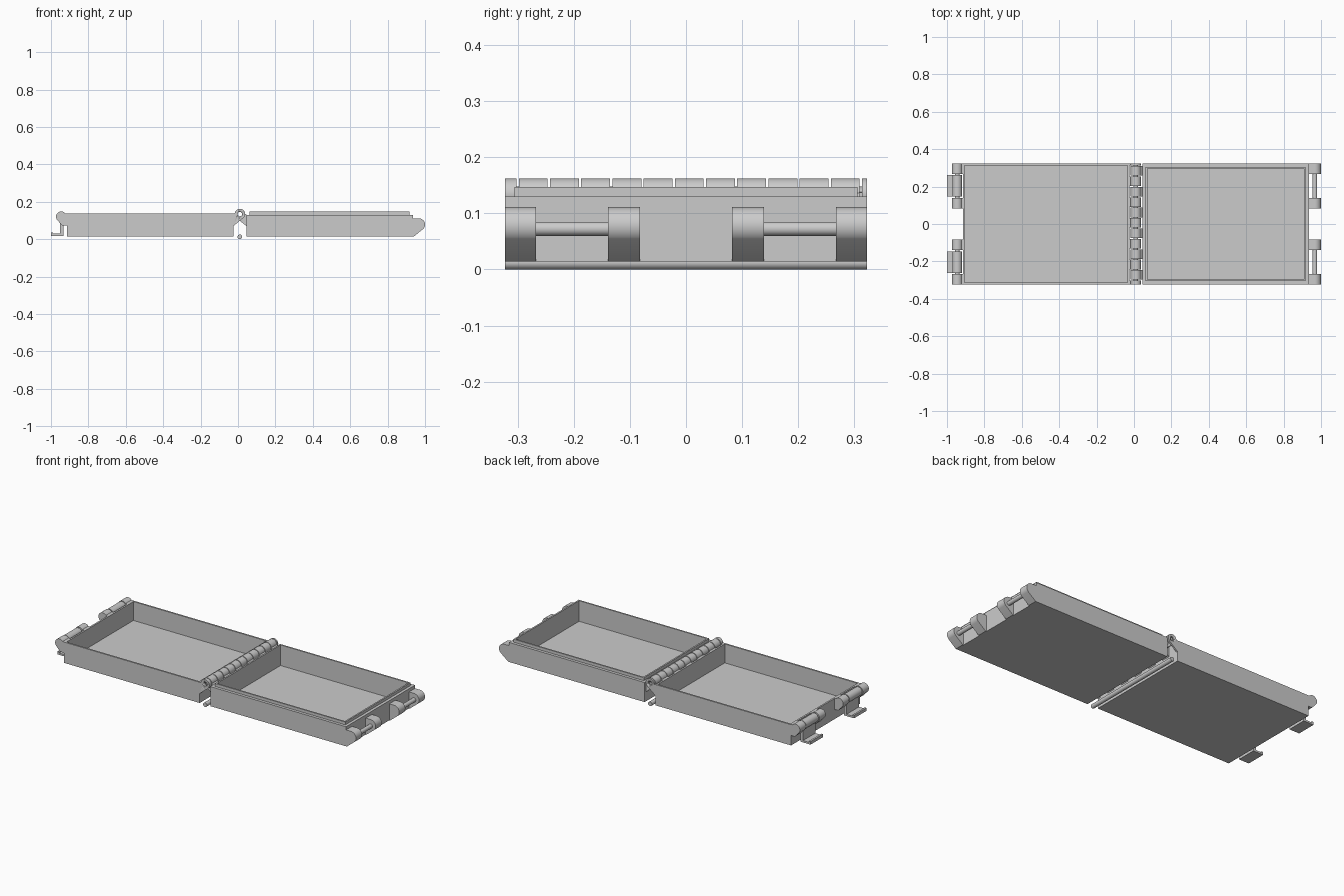
import bpy
import bmesh
from math import cos, sin, radians

if "Cube" in bpy.data.objects:
    bpy.data.objects.remove(bpy.data.objects["Cube"])

GREY = (0.6, 0.6, 0.6, 1)
mat = bpy.data.materials.new("plain_grey")
mat.use_nodes = True
mat.diffuse_color = GREY
mat.node_tree.nodes["Principled BSDF"].inputs["Base Color"].default_value = GREY

HALF = 0.323                                # half depth of the case
HINGE_X, HINGE_Z, HINGE_R = 0.01, 0.134, 0.028


def finish(name, bm, smooth=True):
    bmesh.ops.recalc_face_normals(bm, faces=bm.faces)
    mesh = bpy.data.meshes.new(name)
    bm.to_mesh(mesh)
    bm.free()
    mesh.materials.append(mat)
    ob = bpy.data.objects.new(name, mesh)
    bpy.context.collection.objects.link(ob)
    if smooth:
        bpy.ops.object.select_all(action='DESELECT')
        bpy.context.view_layer.objects.active = ob
        ob.select_set(True)
        bpy.ops.object.shade_smooth_by_angle(angle=radians(30))
    return ob


def arc(cx, cz, r, start, end, steps=24):
    angles = [radians(start + (end - start) * i / steps) for i in range(steps + 1)]
    return [(cx + r * cos(a), cz + r * sin(a)) for a in angles]


def circle(cx, cz, r):
    return arc(cx, cz, r, 0, 360, 32)[:-1]


def extrude(name, profile, spans):
    """Extrude an x-z profile along y over each span."""
    bm = bmesh.new()
    for y0, y1 in spans:
        face = bm.faces.new([bm.verts.new((x, y0, z)) for x, z in profile])
        geom = bmesh.ops.extrude_face_region(bm, geom=[face])["geom"]
        verts = [v for v in geom if isinstance(v, bmesh.types.BMVert)]
        bmesh.ops.translate(bm, verts=verts, vec=(0, y1 - y0, 0))
        # the source face is kept as the second cap
        if not face.is_valid or len(face.link_loops if hasattr(face, "link_loops") else [0]) == 0:
            continue
    return finish(name, bm)


def tray(name, x0, x1, rings):
    """Stack rectangular rings of (inset, height) into an open tray."""
    bm = bmesh.new()
    loops = []
    for inset, z in rings:
        a, b, d = x0 + inset, x1 - inset, HALF - inset
        loops.append([bm.verts.new(p) for p in
                      ((a, -d, z), (b, -d, z), (b, d, z), (a, d, z))])
    bm.faces.new(loops[0])
    bm.faces.new(loops[-1])
    for low, high in zip(loops, loops[1:]):
        for i in range(4):
            j = (i + 1) % 4
            bm.faces.new((low[i], low[j], high[j], high[i]))
    return finish(name, bm, smooth=False)


# Two shallow trays, the second with a raised sealing lip
tray("left_tray", -0.915, -0.025,
     [(0, 0.014), (0, 0.137), (0.01, 0.137), (0.01, 0.025)])
tray("right_tray", 0.045, 0.935,
     [(0, 0.014), (0, 0.13), (0.017, 0.13), (0.017, 0.147), (0.026, 0.147), (0.026, 0.025)])

# Hinge knuckles, alternating between the trays
edges = [-HALF] + [-0.3 + 0.0556 * i for i in range(12)] + [HALF]
spans = [(a + 0.002, b - 0.002) for a, b in zip(edges, edges[1:])]
spans[0] = (-HALF, spans[0][1])
spans[-1] = (spans[-1][0], HALF)
left_profile = arc(HINGE_X, HINGE_Z, HINGE_R, 175, -60) + [(-0.025, 0.07), (-0.025, 0.137)]
right_profile = [(2 * HINGE_X - x, min(z, 0.13) if x < -0.02 else z) for x, z in left_profile]
bore = extrude("hinge_bore_cutter", circle(HINGE_X, HINGE_Z, 0.012), [(-0.4, 0.4)])
bore.hide_render = True
for name, profile, part in (("left_knuckles", left_profile, spans[0::2]),
                            ("right_knuckles", right_profile, spans[1::2])):
    ob = extrude(name, profile, part)
    cut = ob.modifiers.new("bore", 'BOOLEAN')
    cut.object = bore
    cut.operation = 'DIFFERENCE'
    cut.solver = 'EXACT'
    bpy.context.view_layer.objects.active = ob
    bpy.ops.object.modifier_apply(modifier=cut.name)
bpy.data.objects.remove(bore)

# Loose hinge pin lying under the hinge
extrude("hinge_pin", circle(HINGE_X, 0.0125, 0.0125), [(-HALF, HALF)])

# Lugs and bars on both ends
lug_spans = [(-HALF, -0.267), (-0.139, -0.082), (0.082, 0.139), (0.267, HALF)]
bar_spans = [(-0.28, -0.13), (0.13, 0.28)]
extrude("catch_lugs",
        [(0.93, 0.014), (0.94, 0.014)] + arc(0.967, 0.078, 0.033, -45, 90) + [(0.93, 0.111)],
        lug_spans)
extrude("catch_bars", circle(0.967, 0.0725, 0.0125), bar_spans)
extrude("latch_lugs",
        [(-0.91, 0.137)] + arc(-0.945, 0.12, 0.028, 40, 225) + [(-0.94, 0.073), (-0.91, 0.073)],
        lug_spans)
extrude("latch_pins", circle(-0.945, 0.12, 0.012), bar_spans)

# Latches: barrel, hanging plate and turned-up foot
latch_spans = [(-0.262, -0.146), (0.146, 0.262)]
extrude("latch_barrels", circle(-0.945, 0.12, 0.026), latch_spans)
extrude("latch_plates",
        [(-0.934, 0.12), (-0.951, 0.12), (-0.951, 0.029), (-0.989, 0.029),
         (-0.989, 0.036), (-1.0, 0.036), (-1.0, 0.018), (-0.934, 0.018)],
        latch_spans)
